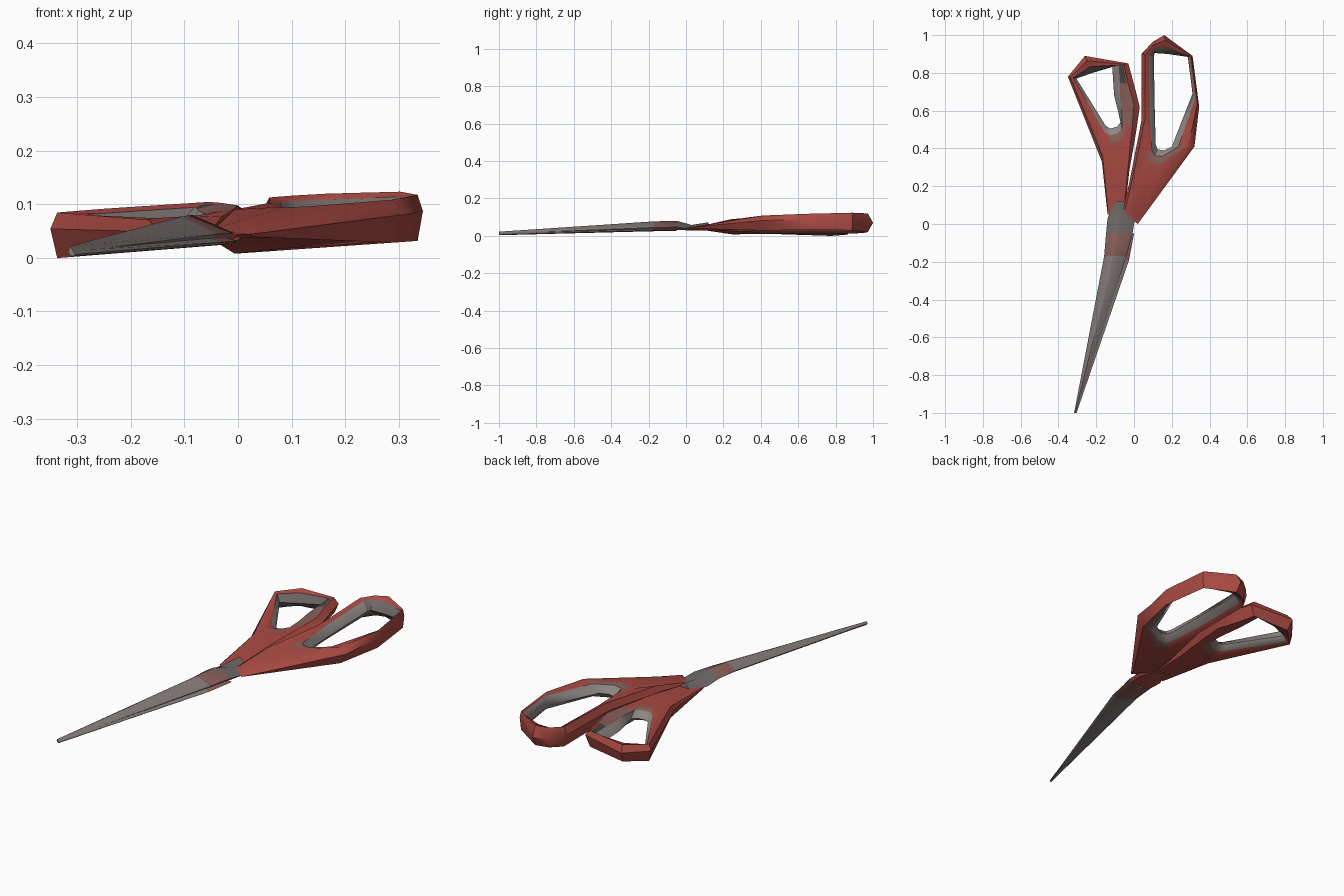
import bpy, bmesh, math
from mathutils import Vector

cube = bpy.data.objects.get("Cube")
if cube:
    bpy.data.objects.remove(cube, do_unlink=True)


def material(name, rgb):
    m = bpy.data.materials.new(name)
    m.use_nodes = True
    m.diffuse_color = (*rgb, 1)
    m.node_tree.nodes["Principled BSDF"].inputs["Base Color"].default_value = (*rgb, 1)
    return m


RED = material("red plastic", (0.40, 0.068, 0.055))
STEEL = material("grey steel", (0.23, 0.20, 0.192))
PALE = material("pale grey", (0.27, 0.245, 0.235))
BROWN = material("dusty red", (0.25, 0.115, 0.10))
MID = material("mid grey", (0.16, 0.142, 0.137))
DARK = material("dark grey", (0.07, 0.06, 0.058))


def finish(name, bm, mats):
    bmesh.ops.recalc_face_normals(bm, faces=bm.faces)
    mesh = bpy.data.meshes.new(name)
    bm.to_mesh(mesh)
    bm.free()
    for m in mats:
        mesh.materials.append(m)
    obj = bpy.data.objects.new(name, mesh)
    bpy.context.collection.objects.link(obj)
    bpy.ops.object.select_all(action='DESELECT')
    obj.select_set(True)
    bpy.context.view_layer.objects.active = obj
    bpy.ops.object.shade_smooth_by_angle(angle=math.radians(40))


def handle(name, outer, hole, top, bottom, paint):
    """Faceted ring between an outer and a hole outline, thinning at the pivot.
    paint maps (segment, strip) to a material slot."""
    bm = bmesh.new()

    def vert(p, level):
        f = min(1, max(0.1, (p.y - 0.03) / 0.2))
        lo, hi = bottom(p), top(p)
        z = lo + (hi - lo) * level
        return bm.verts.new((p.x, p.y, 0.042 + (z - 0.042) * f))

    loops = []
    for o, h in zip(outer, hole):
        o, h = Vector(o), Vector(h)
        d = h - o
        size = d.length
        ridge = o + d * min(0.28, 0.033 / size)
        rim = h - d * min(0.4, 0.035 / size)
        halo = h - d * min(0.65, 0.08 / size)
        widest = 0.5 if o.y > 0.93 else 0.65
        loops.append([vert(o, widest), vert(ridge, 1), vert(halo, 0.97),
                      vert(rim, 0.9), vert(h, 0.45), vert(rim, 0.12),
                      vert(halo, 0.04), vert(ridge, 0)])
    for i, a in enumerate(loops):
        b = loops[(i + 1) % len(loops)]
        for k in range(8):
            j = (k + 1) % 8
            face = bm.faces.new((a[k], b[k], b[j], a[j]))
            face.material_index = paint.get((i, k), 1 if k in (3, 4) else 0)
    finish(name, bm, (RED, PALE, BROWN, MID, DARK))


def region(segments, strips, slot):
    return {(i, k): slot for i in segments for k in strips}


# Small handle: worn patch on the inner limb, darker wall at the back
handle("small_handle",
       [(-.35, .78), (-.26, .89), (-.03, .85), (0, .74), (.03, .62),
        (.01, .48), (-.025, .28), (-.05, .05), (-.14, .05), (-.17, .33)],
       [(-.305, .77), (-.22, .80), (-.115, .835), (-.11, .75), (-.105, .68),
        (-.085, .60), (-.07, .54), (-.09, .515), (-.125, .505), (-.15, .52)],
       lambda p: 0.085 + 0.065 * (p.x + 0.35) - 0.06 * max(0, 0.8 - p.y),
       lambda p: 0.08 * (p.x + 0.33),
       region((0, 1), (3, 4), 3) | region((3, 4), (1, 2), 2)
       | region((2,), (2,), 4) | region((5, 6, 7), (2, 5), 2))

# Large handle
handle("large_handle",
       [(.04, .90), (.10, .965), (.16, 1.0), (.31, .89), (.345, .62),
        (.32, .41), (.02, 0), (-.06, .06), (-.025, .22), (.04, .55)],
       [(.105, .885), (.11, .905), (.18, .90), (.285, .885), (.31, .69),
        (.20, .41), (.16, .39), (.125, .395), (.115, .42), (.11, .60)],
       lambda p: 0.083 + 0.03 * p.y + 0.045 * p.x,
       lambda p: 0.008 + 0.07 * p.x,
       region((0, 1, 2), (3, 4), 3) | region((5, 6, 7), (2,), 2)
       | region((4, 5, 6, 7), (5,), 2))


def loft(name, sections, ridge, band):
    """Ridged bar from sections of (y, left x, right x, low z, high z)."""
    bm = bmesh.new()
    rings = []
    for y, xl, xr, lo, hi in sections:
        w, h = xr - xl, hi - lo
        shape = [(0, .35), (ridge - .15, .9), (ridge, 1), (1, .3), (.9, 0), (.15, .05)]
        rings.append([bm.verts.new((xl + w * u, y, lo + h * v)) for u, v in shape])
    for i, (a, b) in enumerate(zip(rings, rings[1:])):
        for k in range(6):
            j = (k + 1) % 6
            face = bm.faces.new((a[k], a[j], b[j], b[k]))
            if i == band:
                face.material_index = 1
            elif i > band:
                face.material_index = 2 if k in (3, 4, 5) else 3
    bm.faces.new(rings[0])
    bm.faces.new(rings[-1])
    finish(name, bm, (STEEL, BROWN, RED, MID))


# Upper blade and shank, banded by the pivot and red beneath it
loft("upper_blade",
     [(-1.0, -.317, -.307, .006, .022), (-.17, -.158, -.04, .03, .077),
      (-.05, -.148, -.008, .032, .08), (.03, -.14, .005, .028, .058),
      (.12, -.105, -.035, .03, .072)],
     0.45, 1)

# Lower blade showing as a sliver beside the upper one
loft("lower_blade",
     [(-1.0, -.314, -.304, .003, .014), (-.19, -.12, -.026, .024, .042),
      (-.05, -.11, 0.0, .026, .045)],
     0.5, 1)
